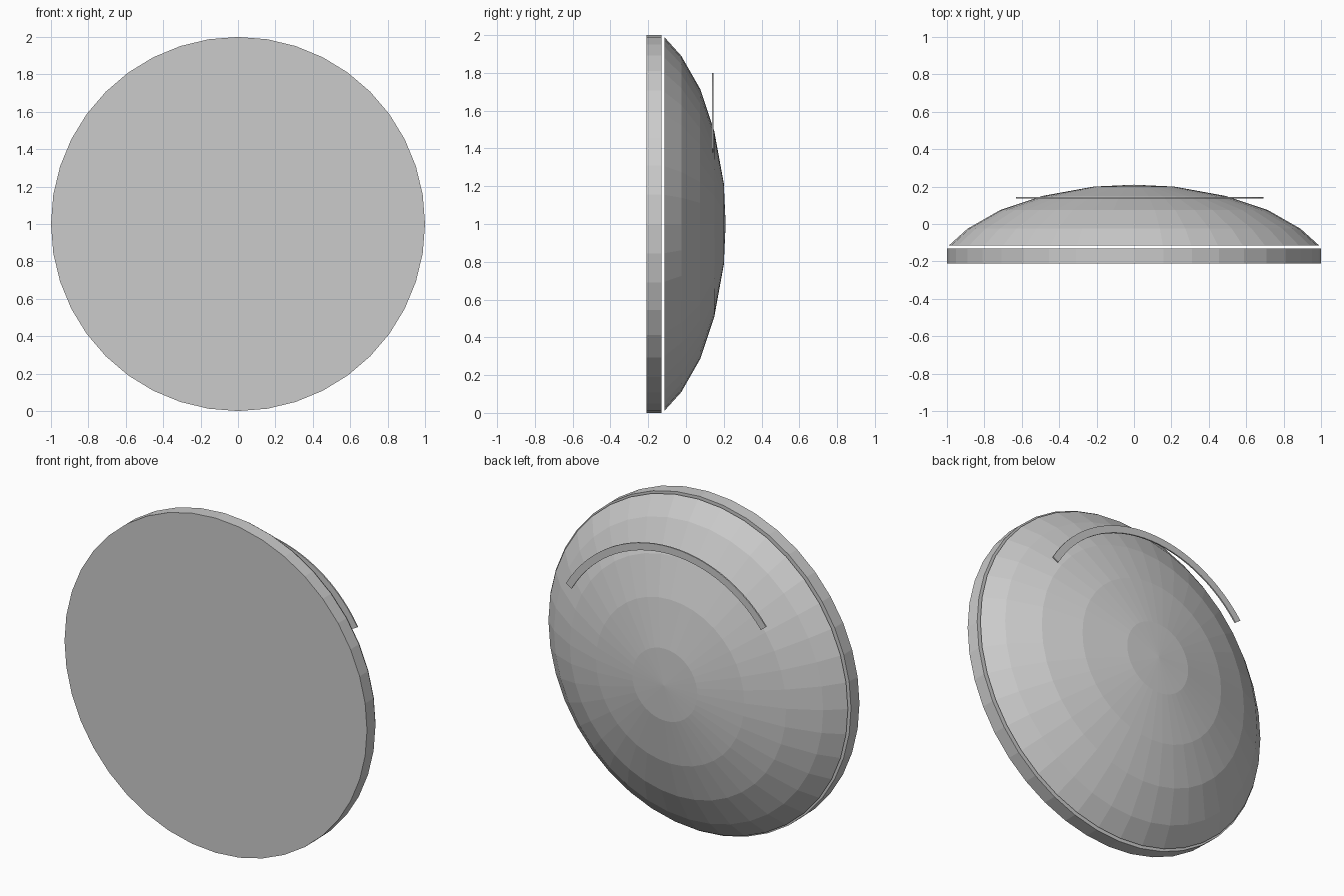
import bpy, bmesh, math
from mathutils import Vector

cube = bpy.data.objects.get("Cube")
if cube:
    bpy.data.objects.remove(cube, do_unlink=True)

SEGMENTS = 40

grey = bpy.data.materials.new("plain grey")
grey.use_nodes = True
grey.diffuse_color = (0.6, 0.6, 0.6, 1)
grey.node_tree.nodes["Principled BSDF"].inputs["Base Color"].default_value = (0.6, 0.6, 0.6, 1)


def finish(name, bm):
    bmesh.ops.remove_doubles(bm, verts=bm.verts, dist=1e-5)
    bmesh.ops.recalc_face_normals(bm, faces=bm.faces)
    mesh = bpy.data.meshes.new(name)
    bm.to_mesh(mesh)
    bm.free()
    mesh.materials.append(grey)
    obj = bpy.data.objects.new(name, mesh)
    bpy.context.collection.objects.link(obj)
    return obj


def spin(name, profile, start=0, sweep=360, steps=SEGMENTS, closed=False):
    """Sweep a (radius, y) profile about the y axis through z = 1."""
    bm = bmesh.new()
    a = math.radians(start)
    verts = [bm.verts.new((r * math.cos(a), y, 1 + r * math.sin(a))) for r, y in profile]
    geom = verts + [bm.edges.new(pair) for pair in zip(verts, verts[1:])]
    if closed:
        geom.append(bm.edges.new((verts[-1], verts[0])))
    bmesh.ops.spin(bm, geom=geom, cent=Vector((0, 0, 1)), axis=Vector((0, -1, 0)),
                   angle=math.radians(sweep), steps=steps)
    # Cap the open ends of a partial sweep
    if closed:
        bmesh.ops.holes_fill(bm, edges=[e for e in bm.edges if e.is_boundary], sides=4)
    return finish(name, bm)


# Flat front disc
spin("front_disc", [(0, -0.21), (1, -0.21), (1, -0.13), (0, -0.13)])

# Faceted shallow dome behind a narrow gap
spin("back_dome", [(0, -0.115), (0.99, -0.115), (0.89, -0.025), (0.715, 0.075),
                   (0.49, 0.15), (0.215, 0.2), (0, 0.21)])

# Thin curved band crossing the upper part of the dome
spin("curved_band", [(0.757, 0.137), (0.8, 0.137), (0.8, 0.145), (0.757, 0.145)],
     start=30, sweep=112, steps=28, closed=True)
